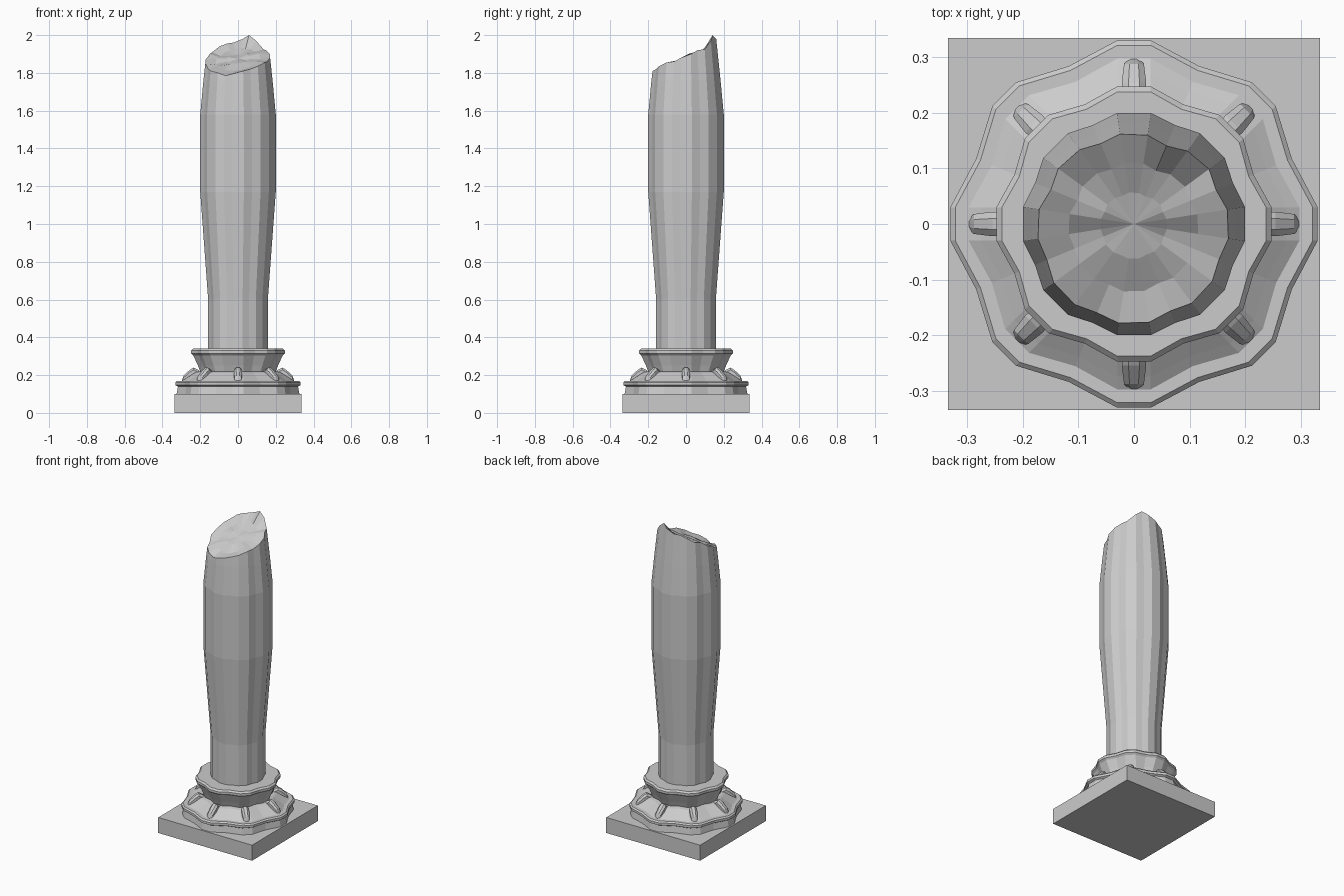
import bpy, bmesh
from math import sin, cos, pi, radians, atan2

if "Cube" in bpy.data.objects:
    bpy.data.objects.remove(bpy.data.objects["Cube"])


def finish(bm, name):
    bmesh.ops.recalc_face_normals(bm, faces=bm.faces)
    mesh = bpy.data.meshes.new(name)
    bm.to_mesh(mesh)
    bm.free()
    obj = bpy.data.objects.new(name, mesh)
    bpy.context.collection.objects.link(obj)
    return obj


def lobed(r, valley, half=0.03):
    """24 xy points: eight flat-tipped lobes with a valley between each pair."""
    pts = []
    a = atan2(half, r)
    for k in range(8):
        t = k * pi / 4
        tip = (r * r + half * half) ** 0.5
        pts += [(tip * cos(t - a), tip * sin(t - a)),
                (tip * cos(t + a), tip * sin(t + a)),
                (r * valley * cos(t + pi / 8), r * valley * sin(t + pi / 8))]
    return pts


def ring(bm, r, z, valley, half=0.03):
    return [bm.verts.new((x, y, z)) for x, y in lobed(r, valley, half)]


def bridge(bm, a, b):
    for i in range(len(a)):
        j = (i + 1) % len(a)
        bm.faces.new((a[i], a[j], b[j], b[i]))


def lobed_stack(name, profile):
    bm = bmesh.new()
    rings = [ring(bm, *p) for p in profile]
    for a, b in zip(rings, rings[1:]):
        bridge(bm, a, b)
    bm.faces.new(rings[0])
    bm.faces.new(rings[-1])
    return finish(bm, name)


# square plinth
bm = bmesh.new()
bmesh.ops.create_cube(bm, size=1)
for v in bm.verts:
    v.co = (v.co.x * 0.67, v.co.y * 0.67, (v.co.z + 0.5) * 0.1)
finish(bm, "plinth")

# lower moulding with bell-shaped body and flaring collar: radius, z, valley ratio
lobed_stack("lobed_base", [
    (0.325, 0.10, 0.93), (0.318, 0.14, 0.93), (0.331, 0.147, 0.93),
    (0.331, 0.162, 0.93), (0.322, 0.17, 0.93), (0.298, 0.17, 0.93),
    (0.275, 0.183, 0.94), (0.225, 0.215, 0.94), (0.20, 0.22, 0.94),
    (0.212, 0.25, 0.94), (0.237, 0.305, 0.94), (0.248, 0.315, 0.94),
    (0.248, 0.33, 0.94), (0.238, 0.34, 0.94), (0.22, 0.34, 0.95)])

# petal ribs on the eight lobes: radius, z, half width
rib = [(0.298, 0.168, 0.010), (0.288, 0.198, 0.018), (0.255, 0.228, 0.022),
       (0.235, 0.24, 0.020), (0.205, 0.225, 0.016)]
for k in range(8):
    t = k * pi / 4
    bm = bmesh.new()

    def vert(r, s, z):
        return bm.verts.new((r * cos(t) - s * sin(t), r * sin(t) + s * cos(t), z))

    rows = [[vert(r, -w, 0.165), vert(r, -w, z - 0.012), vert(r, -w * 0.45, z),
             vert(r, w * 0.45, z), vert(r, w, z - 0.012), vert(r, w, 0.165)]
            for r, z, w in rib]
    for a, b in zip(rows, rows[1:]):
        bridge(bm, a, b)
    bm.faces.new(rows[0])
    bm.faces.new(rows[-1])
    finish(bm, f"petal_rib_{k + 1}")

# swelling faceted shaft with a slanting, jagged break
rim_z = [1.88, 1.90, 1.92, 1.925, 1.97, 2.0, 1.98, 1.96, 1.955, 1.94, 1.91, 1.90,
         1.87, 1.85, 1.82, 1.81, 1.80, 1.785, 1.795, 1.81, 1.82, 1.835, 1.855, 1.86]
bm = bmesh.new()
rings = [ring(bm, r, z, 0.965, r * 0.155) for r, z in
         [(0.158, 0.32), (0.158, 0.60), (0.20, 1.17), (0.20, 1.58), (0.183, 1.76)]]
rim = []
for i, z in enumerate(rim_z):
    r = 0.2 - (z - 1.58) * 0.1
    x, y = lobed(r, 0.965, r * 0.155)[i]
    rim.append(bm.verts.new((x, y, z)))
rings.append(rim)
for a, b in zip(rings, rings[1:]):
    bridge(bm, a, b)
bm.faces.new(rings[0])


def break_z(x, y):
    return 1.875 + 0.47 * y + 0.12 * x + 0.006 * sin(70 * y)


# broken surface closes towards the middle
prev = rim
for s in (0.68, 0.35):
    cur = [bm.verts.new((v.co.x * s, v.co.y * s, break_z(v.co.x * s, v.co.y * s)))
           for v in rim]
    bridge(bm, prev, cur)
    prev = cur
centre = bm.verts.new((0, 0, break_z(0, 0)))
for i in range(24):
    bm.faces.new((prev[i], prev[(i + 1) % 24], centre))
finish(bm, "broken_shaft")
